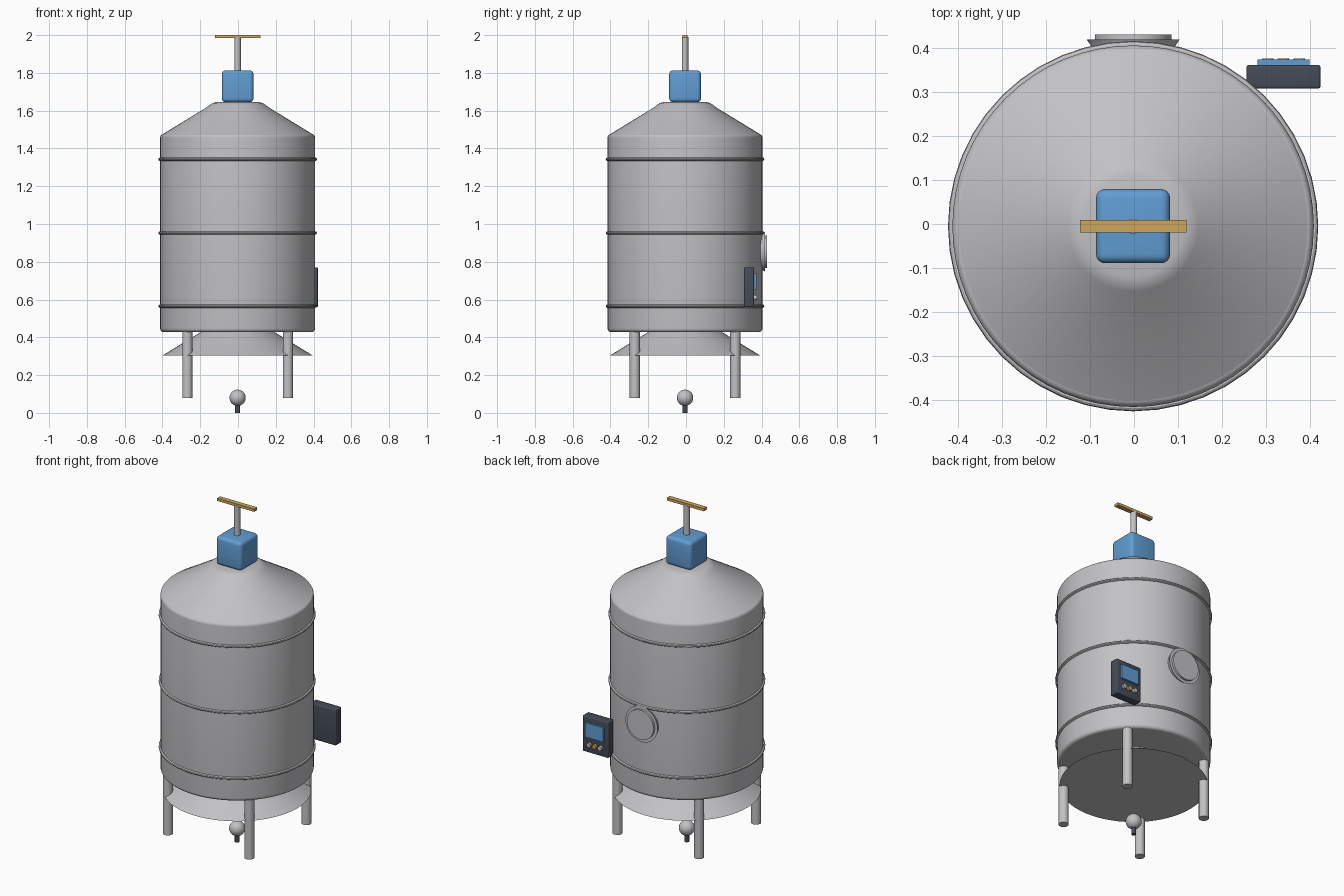
import bpy, bmesh, math
from mathutils import Matrix, Vector

cube = bpy.data.objects.get("Cube")
if cube:
    bpy.data.objects.remove(cube, do_unlink=True)

CX, CY = -0.002, -0.005  # tank axis


def material(name, rgb):
    m = bpy.data.materials.new(name)
    m.use_nodes = True
    color = (*rgb, 1)
    m.diffuse_color = color
    m.node_tree.nodes["Principled BSDF"].inputs["Base Color"].default_value = color
    return m


STEEL = material("steel grey", (0.54, 0.54, 0.56))
BLUE = material("blue", (0.12, 0.34, 0.66))
BRASS = material("brass", (0.62, 0.38, 0.11))
DARK = material("dark slate", (0.06, 0.07, 0.095))


def finish(name, bm, mat, loc, smooth=True):
    bmesh.ops.recalc_face_normals(bm, faces=bm.faces)
    mesh = bpy.data.meshes.new(name)
    bm.to_mesh(mesh)
    bm.free()
    mesh.materials.append(mat)
    ob = bpy.data.objects.new(name, mesh)
    ob.location = loc
    bpy.context.collection.objects.link(ob)
    if smooth:
        bpy.ops.object.select_all(action='DESELECT')
        ob.select_set(True)
        bpy.context.view_layer.objects.active = ob
        bpy.ops.object.shade_smooth_by_angle(angle=math.radians(32))
    return ob


def lathe(name, profile, mat, loc, segments=64, turn=None):
    """Spin a radius/height profile about z, then optionally turn it."""
    bm = bmesh.new()
    verts = [bm.verts.new((r, 0, z)) for r, z in profile]
    edges = [bm.edges.new(pair) for pair in zip(verts, verts[1:])]
    bmesh.ops.spin(bm, geom=verts + edges, cent=(0, 0, 0), axis=(0, 0, 1),
                   angle=math.tau, steps=segments)
    bmesh.ops.remove_doubles(bm, verts=bm.verts, dist=1e-5)
    if turn:
        bm.transform(turn)
    return finish(name, bm, mat, loc)


def rod(name, radius, z0, z1, mat, loc, turn=None):
    return lathe(name, [(0, z0), (radius, z0), (radius, z1), (0, z1)], mat, loc, 24, turn)


def box(name, size, mat, loc, bevel=0.0):
    bm = bmesh.new()
    bmesh.ops.create_cube(bm, size=1, matrix=Matrix.Diagonal((*size, 1)))
    if bevel:
        bmesh.ops.bevel(bm, geom=bm.edges[:], offset=bevel, segments=4,
                        profile=0.5, affect='EDGES')
    return finish(name, bm, mat, loc, smooth=bevel > 0)


axis = Vector((CX, CY, 0))

# Tank body with rounded rims
R, RIM = 0.41, 0.02
arc = [math.radians(a) for a in range(0, 91, 15)]
low = [(R - RIM + RIM * math.sin(a), 0.427 + RIM - RIM * math.cos(a)) for a in arc]
high = [(R - RIM + RIM * math.cos(a), 1.477 - RIM + RIM * math.sin(a)) for a in arc]
lathe("tank_body", [(0, 0.427)] + low + high + [(0, 1.477)], STEEL, axis)

# Conical roof and matching skirt cone below
cone = [(0, 0), (0.396, 0), (0.162, 0.143), (0.148, 0.155), (0.133, 0.164),
        (0.115, 0.169), (0, 0.169)]
lathe("roof_cone", cone, STEEL, axis + Vector((0, 0, 1.476)))
lathe("skirt_cone", cone, STEEL, axis + Vector((0, 0, 0.305)))

# Hoops round the tank
for label, z in (("lower", 0.565), ("middle", 0.953), ("upper", 1.343)):
    hoop = [(R + 0.01 * math.cos(t), 0.009 * math.sin(t))
            for t in (math.tau * i / 10 for i in range(11))]
    lathe(label + "_hoop", hoop, STEEL, axis + Vector((0, 0, z)), 48)

# Four legs
for side, sx in (("left", 1), ("right", -1)):
    for end, sy in (("front", -1), ("back", 1)):
        rod(f"{end}_{side}_leg", 0.027, 0.08, 0.45, STEEL,
            axis + Vector((sx * 0.266, sy * 0.266, 0)))

# Drain ball and its stem
bm = bmesh.new()
bmesh.ops.create_uvsphere(bm, u_segments=32, v_segments=16, radius=0.043)
finish("drain_ball", bm, STEEL, axis + Vector((0, 0, 0.08)))
rod("drain_stem", 0.013, 0, 0.06, DARK, axis)

# Motor box, shaft and crossbar on top
box("motor_box", (0.168, 0.168, 0.168), BLUE, axis + Vector((0, 0, 1.729)), 0.02)
rod("top_shaft", 0.017, 1.8, 1.99, STEEL, axis)
box("crossbar", (0.242, 0.028, 0.016), BRASS, axis + Vector((0, 0, 1.992)))

# Round hatch on the back
to_back = Matrix.Rotation(-math.pi / 2, 4, 'X')
lathe("hatch", [(0, 0.37), (0.092, 0.37), (0.096, 0.405), (0.105, 0.418),
                (0.087, 0.418), (0.087, 0.43), (0, 0.43)],
      STEEL, (CX, 0, 0.853), 48, to_back)

# Control panel with screen and buttons facing the back
PX, PY = 0.339, 0.361
box("control_panel", (0.168, 0.054, 0.211), DARK, (PX, PY - 0.027, 0.665), 0.006)
box("panel_screen", (0.118, 0.014, 0.084), BLUE, (PX, PY + 0.005, 0.695))
for label, dx, mat in (("left", 0.036, STEEL), ("middle", 0, BRASS), ("right", -0.036, STEEL)):
    rod(label + "_button", 0.013, -0.004, 0.014, mat, (PX + dx, PY, 0.61), to_back)
